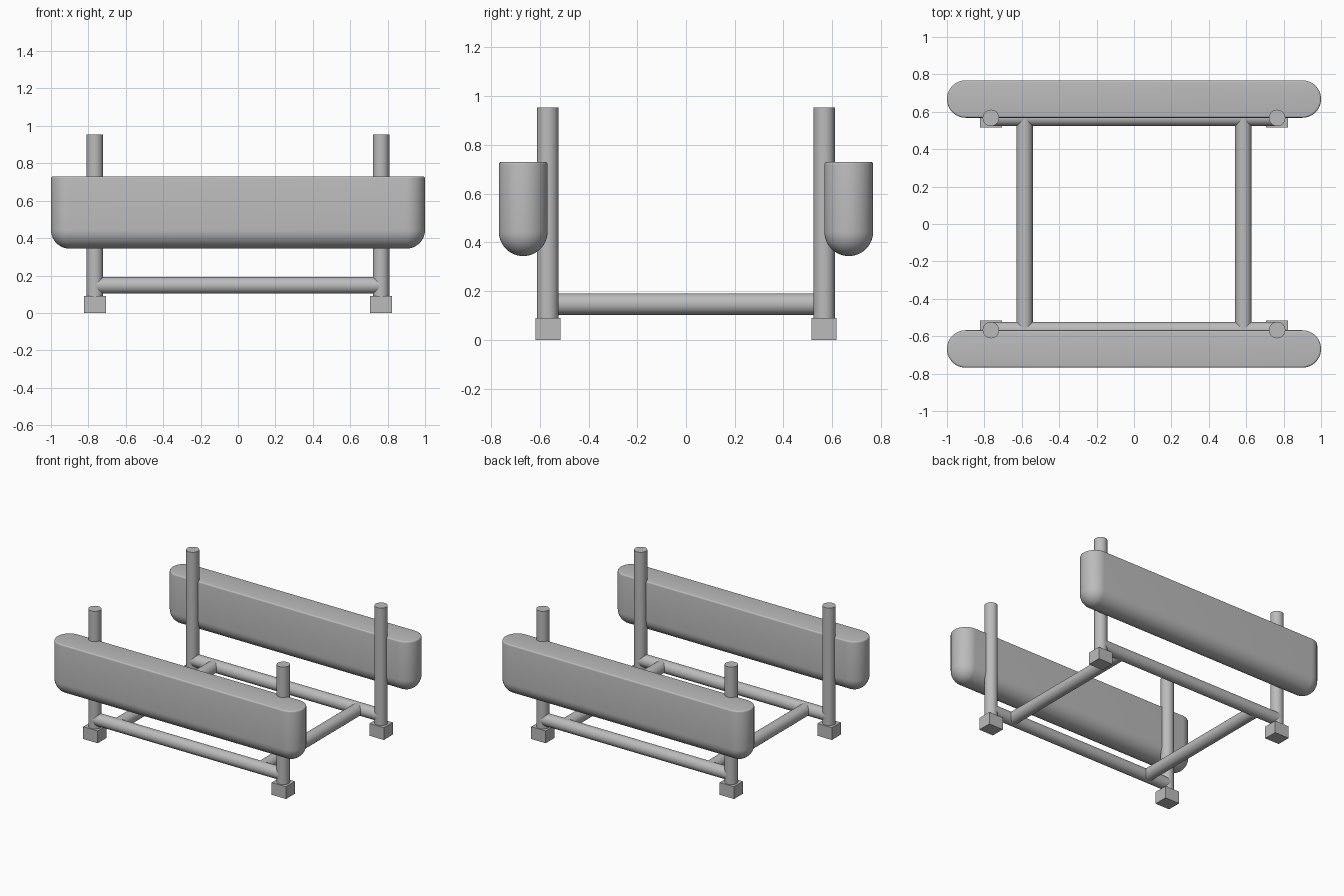
import bpy, bmesh, math
from mathutils import Vector

cube = bpy.data.objects.get("Cube")
if cube:
    bpy.data.objects.remove(cube, do_unlink=True)

GREY = (0.5, 0.5, 0.5, 1)
grey = bpy.data.materials.new("plain grey")
grey.use_nodes = True
grey.diffuse_color = GREY
grey.node_tree.nodes["Principled BSDF"].inputs["Base Color"].default_value = GREY

POST_X, POST_Y = 0.765, 0.567
TUBE, RAIL_Z = 0.044, 0.147
CROSS_X = 0.585


def finish(name, bm, smooth=True):
    bmesh.ops.recalc_face_normals(bm, faces=bm.faces)
    mesh = bpy.data.meshes.new(name)
    bm.to_mesh(mesh)
    bm.free()
    mesh.materials.append(grey)
    obj = bpy.data.objects.new(name, mesh)
    bpy.context.collection.objects.link(obj)
    if smooth:
        bpy.ops.object.select_all(action='DESELECT')
        obj.select_set(True)
        bpy.context.view_layer.objects.active = obj
        bpy.ops.object.shade_smooth_by_angle(angle=math.radians(35))
    return obj


def tube(name, start, end):
    start, end = Vector(start), Vector(end)
    axis = end - start
    bm = bmesh.new()
    bmesh.ops.create_cone(bm, cap_ends=True, segments=48, radius1=TUBE,
                          radius2=TUBE, depth=axis.length)
    bm.transform(axis.to_track_quat('Z', 'Y').to_matrix().to_4x4())
    bmesh.ops.translate(bm, vec=(start + end) / 2, verts=bm.verts)
    return finish(name, bm)


def box(name, centre, size):
    bm = bmesh.new()
    bmesh.ops.create_cube(bm, size=1)
    bmesh.ops.scale(bm, vec=size, verts=bm.verts)
    bmesh.ops.translate(bm, vec=centre, verts=bm.verts)
    return finish(name, bm, smooth=False)


def side_float(name, y):
    """Stadium-shaped rings stacked upward: round keel, straight sides, soft top rim."""
    radius, core, bottom, top, rim, arc = 0.1, 0.9, 0.344, 0.73, 0.01, 16
    steps = [i / arc * math.pi / 2 for i in range(arc + 1)]
    levels = [(radius * math.sin(a), bottom + radius - radius * math.cos(a)) for a in steps]
    levels += [(radius - rim + rim * math.cos(a), top - rim + rim * math.sin(a))
               for a in steps[::4]]
    bm = bmesh.new()
    rings = []
    for r, z in levels:
        ring = []
        for side in (1, -1):
            for i in range(2 * arc + 1):
                a = -math.pi / 2 + math.pi * i / (2 * arc)
                ring.append(bm.verts.new((side * (core + r * math.cos(a)),
                                          y + side * r * math.sin(a), z)))
        rings.append(ring)
    count = len(rings[0])
    for low, high in zip(rings, rings[1:]):
        for i in range(count):
            j = (i + 1) % count
            bm.faces.new((low[i], low[j], high[j], high[i]))
    bm.faces.new(rings[-1])
    bmesh.ops.remove_doubles(bm, verts=bm.verts, dist=0.0001)
    return finish(name, bm)


# Floats, rails, posts and feet on the front and back
for y_sign, depth in ((-1, "front"), (1, "back")):
    y = y_sign * POST_Y
    side_float(depth + "_float", y_sign * 0.668)
    tube(depth + "_rail", (-POST_X, y, RAIL_Z), (POST_X, y, RAIL_Z))
    for x_sign, side in ((-1, "right"), (1, "left")):
        x = x_sign * POST_X
        tube(f"{depth}_{side}_post", (x, y, 0.08), (x, y, 0.953))
        box(f"{depth}_{side}_foot", (x, y, 0.045), (0.117, 0.103, 0.09))

# Cross bars joining the two rails
for x_sign, side in ((-1, "right"), (1, "left")):
    x = x_sign * CROSS_X
    tube(side + "_cross_bar", (x, -POST_Y, RAIL_Z), (x, POST_Y, RAIL_Z))
